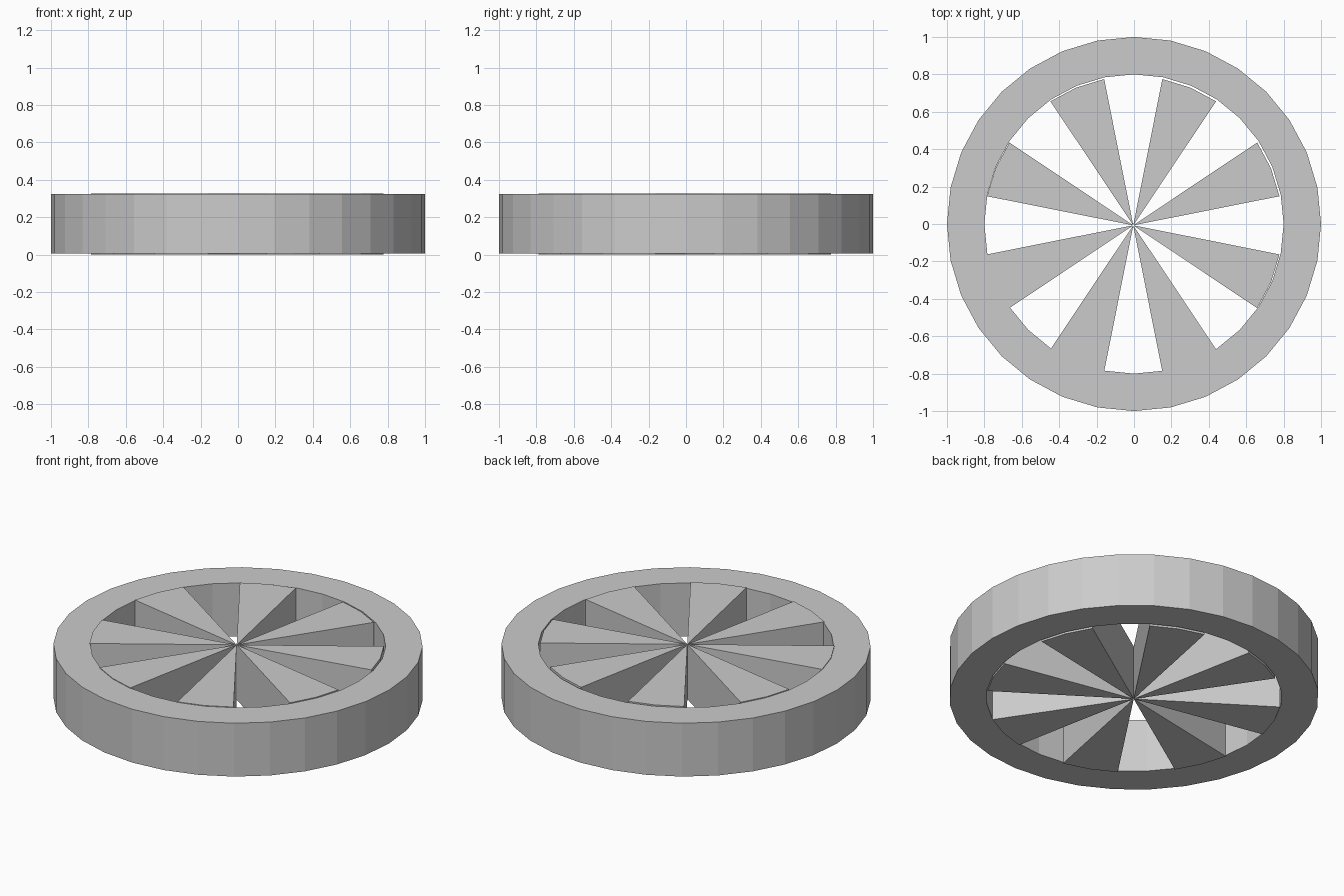
import bpy, bmesh
from math import sin, cos, pi

if "Cube" in bpy.data.objects:
    bpy.data.objects.remove(bpy.data.objects["Cube"])

SIDES = 32
STEP = 2 * pi / SIDES


def finish(name, bm):
    bmesh.ops.recalc_face_normals(bm, faces=bm.faces)
    mesh = bpy.data.meshes.new(name)
    bm.to_mesh(mesh)
    bm.free()
    obj = bpy.data.objects.new(name, mesh)
    bpy.context.collection.objects.link(obj)
    return obj


def prism(bm, points, z0, z1):
    low = [bm.verts.new((x, y, z0)) for x, y in points]
    high = [bm.verts.new((x, y, z1)) for x, y in points]
    bm.faces.new(low[::-1])
    bm.faces.new(high)
    n = len(points)
    for i in range(n):
        j = (i + 1) % n
        bm.faces.new((low[i], low[j], high[j], high[i]))


# Rim: rectangular section swept round the axis
bm = bmesh.new()
section = [(0.80, 0.005), (1.0, 0.005), (1.0, 0.324), (0.80, 0.324)]
loops = [[bm.verts.new((r * cos(i * STEP), r * sin(i * STEP), z)) for r, z in section]
         for i in range(SIDES)]
for i in range(SIDES):
    a, b = loops[i], loops[(i + 1) % SIDES]
    for k in range(4):
        m = (k + 1) % 4
        bm.faces.new((a[k], b[k], b[m], a[m]))
finish("rim", bm)

# Spokes: eight wedges meeting at the centre, set very slightly off the rim's axis
cx, cy, radius = -0.004, -0.007, 0.797
bm = bmesh.new()
for k in range(8):
    arc = [(cx + radius * cos((4 * k + s) * STEP), cy + radius * sin((4 * k + s) * STEP))
           for s in (1, 2, 3)]
    prism(bm, [(cx, cy)] + arc, 0.0, 0.328)
finish("spokes", bm)
